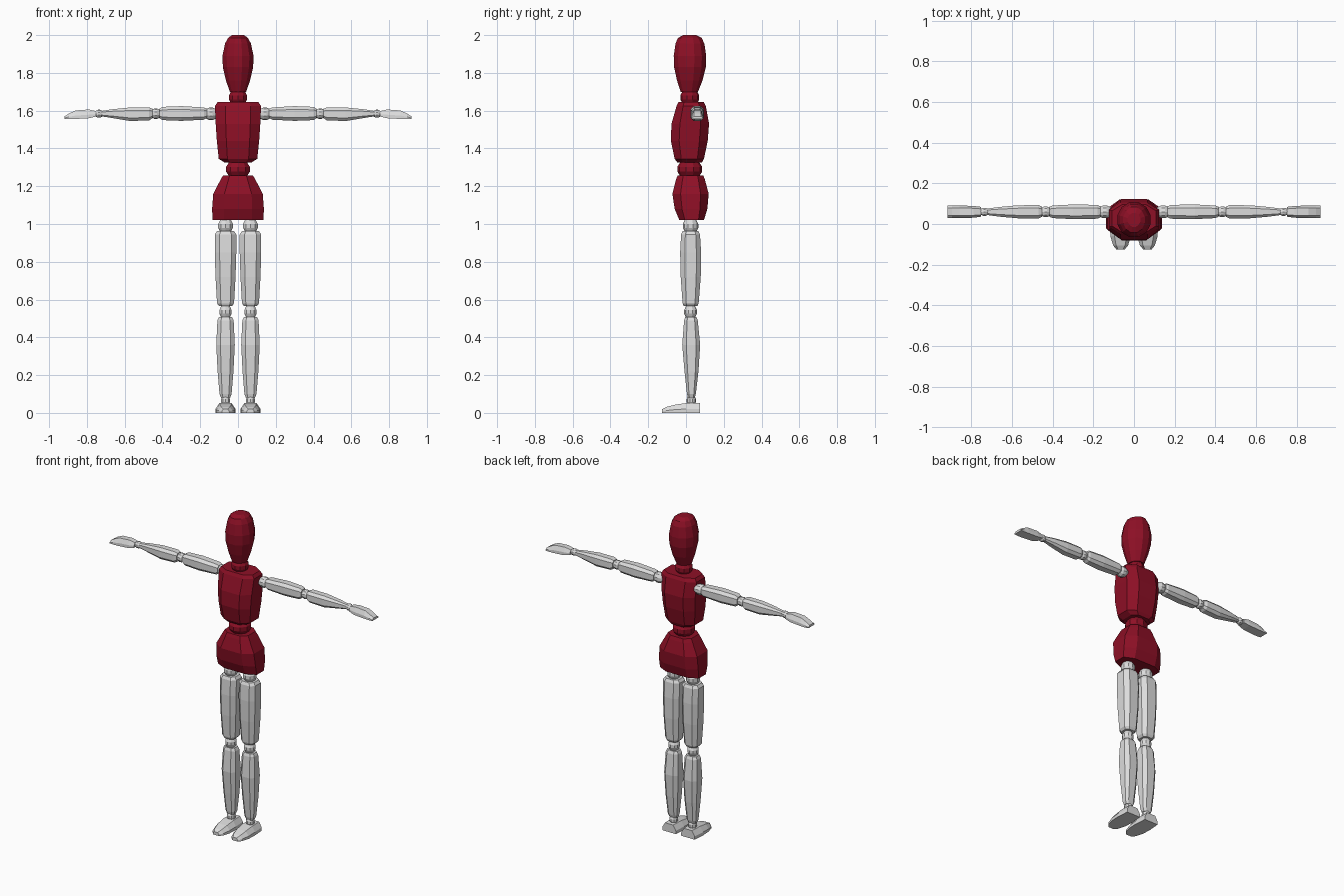
import bpy, bmesh, math
from mathutils import Vector

if "Cube" in bpy.data.objects:
    bpy.data.objects.remove(bpy.data.objects["Cube"])


def material(name, rgb):
    m = bpy.data.materials.new(name)
    m.diffuse_color = (*rgb, 1)
    m.use_nodes = True
    m.node_tree.nodes["Principled BSDF"].inputs["Base Color"].default_value = m.diffuse_color
    return m


RED = material("deep_red", (0.27, 0.005, 0.019))
GREY = material("light_grey", (0.72, 0.72, 0.72))


def skin(name, rings, mat):
    """Closed flat-faced body through a list of equal-length point rings."""
    bm = bmesh.new()
    loops = [[bm.verts.new(p) for p in r] for r in rings]
    n = len(loops[0])
    for a, b in zip(loops, loops[1:]):
        for i in range(n):
            j = (i + 1) % n
            bm.faces.new((a[i], a[j], b[j], b[i]))
    bm.faces.new(loops[0])
    bm.faces.new(loops[-1])
    bmesh.ops.recalc_face_normals(bm, faces=bm.faces)
    me = bpy.data.meshes.new(name)
    bm.to_mesh(me)
    bm.free()
    me.materials.append(mat)
    ob = bpy.data.objects.new(name, me)
    bpy.context.collection.objects.link(ob)
    return ob


def box8(hu, hv, k=0.55):
    """Chamfered rectangle with eight corners."""
    return [(hu, -hv * k), (hu, hv * k), (hu * k, hv), (-hu * k, hv),
            (-hu, hv * k), (-hu, -hv * k), (-hu * k, -hv), (hu * k, -hv)]


def oval(hu, hv, n=12):
    return [(hu * math.cos(2 * math.pi * (i + .5) / n),
             hv * math.sin(2 * math.pi * (i + .5) / n)) for i in range(n)]


def upright(name, stations, mat, cx=0, section=box8):
    """Stations: z, half width, front y, back y."""
    skin(name, [[(cx + u, (f + b) / 2 + v, z) for u, v in section(w, (b - f) / 2)]
                for z, w, f, b in stations], mat)


def sideways(name, stations, s, cy=0.06):
    """Stations: x, half depth, bottom z, top z."""
    skin(name, [[(s * x, cy + u, (lo + hi) / 2 + v) for u, v in box8(d, (hi - lo) / 2)]
                for x, d, lo, hi in stations], GREY)


def joint(name, centre, r, half, axis, mat=GREY):
    """Faceted ball with an equator band."""
    c = Vector(centre)
    rings = []
    for t, q in ((-1, .6), (-.75, .75), (-.25, 1), (.25, 1), (.75, .75), (1, .6)):
        ring = []
        for u, v in oval(r * q, r * q, 10):
            ring.append(c + (Vector((t * half, u, v)) if axis == 'x'
                             else Vector((u, v, t * half))))
        rings.append(ring)
    skin(name, rings, mat)


def flat_bottom(w, h):
    return [(-w, 0), (w, 0), (w, .4 * h), (.6 * w, h), (-.6 * w, h), (-w, .4 * h)]


# Head, neck and torso
upright("head", [(1.70, .045, -.03, .065), (1.76, .066, -.05, .09),
                 (1.83, .083, -.066, .108), (1.89, .085, -.068, .11),
                 (1.955, .071, -.058, .1), (1.985, .055, -.045, .085),
                 (2.0, .032, -.015, .055)], RED, section=oval)
joint("neck", (0, .02, 1.67), .05, .045, 'z', RED)
upright("chest", [(1.325, .07, -.045, .085), (1.345, .102, -.06, .095),
                  (1.44, .112, -.08, .115), (1.53, .118, -.077, .122),
                  (1.625, .122, -.05, .105), (1.645, .108, -.04, .095)], RED)
joint("waist", (0, .02, 1.29), .066, .05, 'z', RED)
upright("pelvis", [(1.02, .135, -.035, .095), (1.08, .137, -.06, .113),
                   (1.16, .131, -.072, .12), (1.235, .092, -.053, .1),
                   (1.256, .08, -.045, .092)], RED)

for s, side in ((-1, "left"), (1, "right")):
    # Leg
    x = .066 * s
    joint(side + "_hip", (x, .024, .99), .041, .04, 'z')
    upright(side + "_thigh", [(.565, .034, -.012, .06), (.58, .045, -.018, .067),
                              (.72, .053, -.028, .078), (.85, .057, -.031, .08),
                              (.945, .057, -.026, .074), (.962, .045, -.018, .066)],
            GREY, x)
    joint(side + "_knee", (x, .024, .535), .034, .036, 'z')
    upright(side + "_shin", [(.08, .024, .01, .046), (.1, .032, .005, .052),
                             (.22, .042, -.008, .066), (.36, .049, -.02, .075),
                             (.49, .043, -.01, .062), (.507, .035, -.004, .055)],
            GREY, x)
    joint(side + "_ankle", (x, .028, .065), .025, .03, 'z')
    skin(side + "_foot", [[(x + u, y, v) for u, v in flat_bottom(w, h)]
                          for y, w, h in ((.075, .047, .052), (.0, .053, .052),
                                          (-.06, .05, .043), (-.105, .037, .031),
                                          (-.126, .02, .02))], GREY)
    # Arm
    joint(side + "_shoulder", (.143 * s, .06, 1.583), .033, .035, 'x')
    sideways(side + "_upper_arm", [(.165, .027, 1.562, 1.61), (.18, .034, 1.552, 1.617),
                                   (.3, .036, 1.546, 1.624), (.4, .031, 1.55, 1.62),
                                   (.415, .025, 1.56, 1.61)], s)
    joint(side + "_elbow", (.435 * s, .06, 1.584), .028, .026, 'x')
    sideways(side + "_forearm", [(.453, .025, 1.56, 1.61), (.47, .033, 1.549, 1.617),
                                 (.57, .032, 1.545, 1.617), (.66, .024, 1.56, 1.608),
                                 (.722, .016, 1.57, 1.599)], s)
    joint(side + "_wrist", (.736 * s, .06, 1.584), .021, .022, 'x')
    skin(side + "_hand", [[(s * x, .06 + u, z + v) for u, v in flat_bottom(w, h)]
                          for x, w, z, h in ((.752, .024, 1.569, .029),
                                             (.79, .029, 1.56, .046),
                                             (.86, .031, 1.556, .045),
                                             (.895, .031, 1.555, .03),
                                             (.918, .03, 1.556, .014))], GREY)
